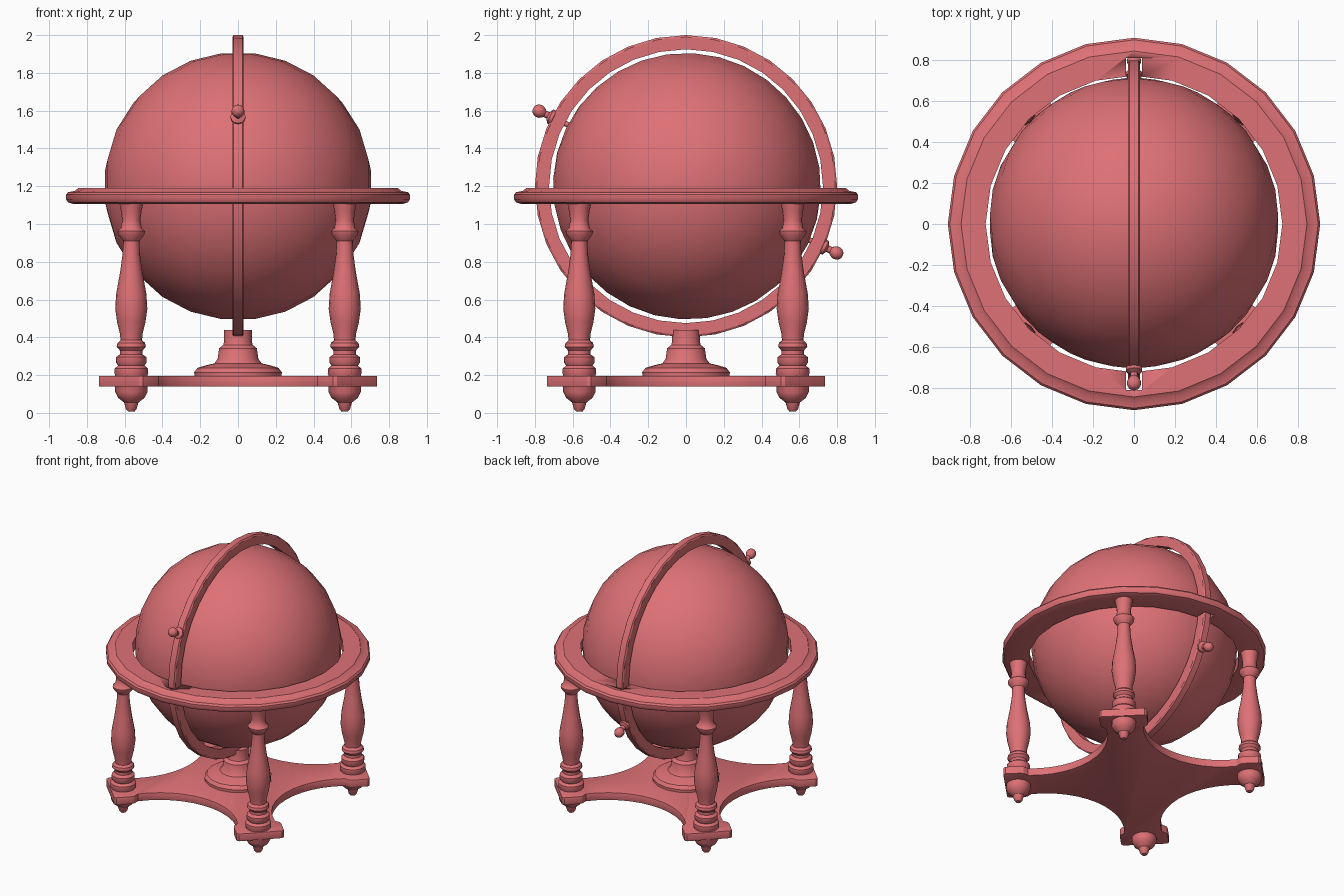
import bpy, bmesh
from math import sin, cos, pi, radians, atan2, sqrt
from mathutils import Matrix, Vector

cube = bpy.data.objects.get("Cube")
if cube:
    bpy.data.objects.remove(cube, do_unlink=True)

ROSE = (0.73, 0.165, 0.18, 1.0)
mat = bpy.data.materials.new("rose_red")
mat.use_nodes = True
mat.diffuse_color = ROSE
mat.node_tree.nodes["Principled BSDF"].inputs["Base Color"].default_value = ROSE


def finish(name, bm, matrix=Matrix.Identity(4), bevel=0):
    """Turn a bmesh into a shaded, coloured object."""
    bmesh.ops.recalc_face_normals(bm, faces=bm.faces)
    me = bpy.data.meshes.new(name)
    bm.to_mesh(me)
    bm.free()
    me.materials.append(mat)
    ob = bpy.data.objects.new(name, me)
    bpy.context.collection.objects.link(ob)
    ob.matrix_world = matrix
    bpy.ops.object.select_all(action='DESELECT')
    ob.select_set(True)
    bpy.context.view_layer.objects.active = ob
    if bevel:
        mod = ob.modifiers.new("bevel", 'BEVEL')
        mod.width = bevel
        mod.segments = 2
        bpy.ops.object.modifier_apply(modifier=mod.name)
    bpy.ops.object.shade_smooth_by_angle(angle=radians(35))
    return ob


def lathe(profile, steps, closed=False):
    """Revolve (radius, height) points about z; closed makes a hoop."""
    bm = bmesh.new()
    rings = [[bm.verts.new((r * cos(2 * pi * i / steps), r * sin(2 * pi * i / steps), z))
              for i in range(steps)] for r, z in profile]
    pairs = list(zip(rings, rings[1:]))
    if closed:
        pairs.append((rings[-1], rings[0]))
    else:
        bm.faces.new(rings[0])
        bm.faces.new(rings[-1])
    for a, b in pairs:
        for i in range(steps):
            j = (i + 1) % steps
            bm.faces.new((a[i], a[j], b[j], b[i]))
    return bm


# Globe on its tilted axis
CENTRE = Matrix.Translation((0, 0.005, 1.2))
tilt = Matrix.Rotation(radians(64.5), 4, 'X')
bm = bmesh.new()
bmesh.ops.create_uvsphere(bm, u_segments=24, v_segments=16, radius=0.71)
finish("globe", bm, CENTRE @ tilt @ Matrix.Rotation(pi / 24, 4, 'Z'))

# Meridian hoop standing in the yz plane
hoop = [(0.725, -0.03), (0.79, -0.03), (0.8, -0.023), (0.8, 0.023), (0.79, 0.03), (0.725, 0.03)]
finish("meridian_hoop", lathe(hoop, 32, True),
       Matrix.Translation((0, 0, 1.2)) @ Matrix.Rotation(pi / 2, 4, 'Y'))

# Axis knobs at both poles
knob = [(0.015, 0.69), (0.015, 0.785), (0.04, 0.79), (0.04, 0.808), (0.018, 0.82), (0.018, 0.838)]
knob += [(0.035 * sin(a), 0.872 - 0.037 * cos(a)) for a in (0.8, 1.2, 1.57, 2.0, 2.4, 2.8)]
axis = Matrix.Translation((0, 0.01, 1.222)) @ tilt
finish("front_axis_knob", lathe(knob, 12), axis)
finish("back_axis_knob", lathe(knob, 12), axis @ Matrix.Rotation(pi, 4, 'X'))

# Horizon ring with slots for the meridian hoop
horizon = [(0.725, 1.105), (0.87, 1.105), (0.9, 1.115), (0.91, 1.13), (0.91, 1.155),
           (0.9, 1.168), (0.865, 1.175), (0.845, 1.19), (0.725, 1.19)]
ring = finish("horizon_ring", lathe(horizon, 24, True))
bm = bmesh.new()
bmesh.ops.create_cube(bm, size=1, matrix=Matrix.Translation((0, 0, 1.15)) @ Matrix.Diagonal((0.08, 1.62, 0.3, 1)))
cutter = finish("slot_cutter", bm)
cutter.hide_render = True
mod = ring.modifiers.new("slots", 'BOOLEAN')
mod.operation = 'DIFFERENCE'
mod.solver = 'EXACT'
mod.object = cutter
bpy.context.view_layer.objects.active = ring
bpy.ops.object.modifier_apply(modifier=mod.name)
bpy.data.objects.remove(cutter, do_unlink=True)

# Turned legs, with feet below the base
leg = [(0.018, 0.008), (0.028, 0.02), (0.038, 0.055), (0.07, 0.08), (0.085, 0.11), (0.085, 0.2),
       (0.09, 0.21), (0.088, 0.235), (0.07, 0.25), (0.08, 0.265), (0.08, 0.295), (0.06, 0.31),
       (0.06, 0.33), (0.077, 0.35), (0.073, 0.37), (0.057, 0.385), (0.06, 0.42), (0.075, 0.48),
       (0.085, 0.55), (0.08, 0.63), (0.06, 0.74), (0.046, 0.84), (0.043, 0.91), (0.07, 0.945),
       (0.073, 0.962), (0.055, 0.98), (0.048, 1.02), (0.055, 1.07), (0.065, 1.12)]
for side, x in (("left", 0.565), ("right", -0.565)):
    for end, y in (("front", -0.565), ("back", 0.565)):
        finish(f"{end}_{side}_leg", lathe(leg, 16), Matrix.Translation((x, y, 0)))

# Four-armed base plate: concave sides between flared arm ends
def arm_point(d, w):
    return Vector(((d - w) / sqrt(2), (d + w) / sqrt(2)))

end_tip = [arm_point(0.72, -0.13), arm_point(0.75, -0.16), arm_point(0.77, -0.165),
           arm_point(0.875, -0.165), arm_point(0.89, -0.15),
           arm_point(0.89, 0.15), arm_point(0.875, 0.165), arm_point(0.77, 0.165),
           arm_point(0.75, 0.16), arm_point(0.72, 0.13)]
neck = end_tip[0]
cx, radius = 0.935, 0.535
half = atan2(neck.y, cx - neck.x)
hollow = [Vector((cx - radius * cos(t), radius * sin(t)))
          for t in (half * (k / 6 - 1) for k in range(12))]
bm = bmesh.new()
outline = []
for k in range(4):
    spin = Matrix.Rotation(k * pi / 2, 2)
    outline += [bm.verts.new((*(spin @ p), 0.14)) for p in hollow + end_tip]
face = bm.faces.new(outline)
up = bmesh.ops.extrude_face_region(bm, geom=[face])["geom"]
bmesh.ops.translate(bm, vec=(0, 0, 0.055), verts=[v for v in up if isinstance(v, bmesh.types.BMVert)])
finish("base_plate", bm, bevel=0.006)

# Central pedestal under the hoop
pedestal = [(0.23, 0.18), (0.232, 0.215), (0.215, 0.238), (0.17, 0.252), (0.125, 0.262), (0.108, 0.285),
            (0.1, 0.342), (0.078, 0.36), (0.073, 0.38), (0.073, 0.438)]
finish("pedestal", lathe(pedestal, 16))
